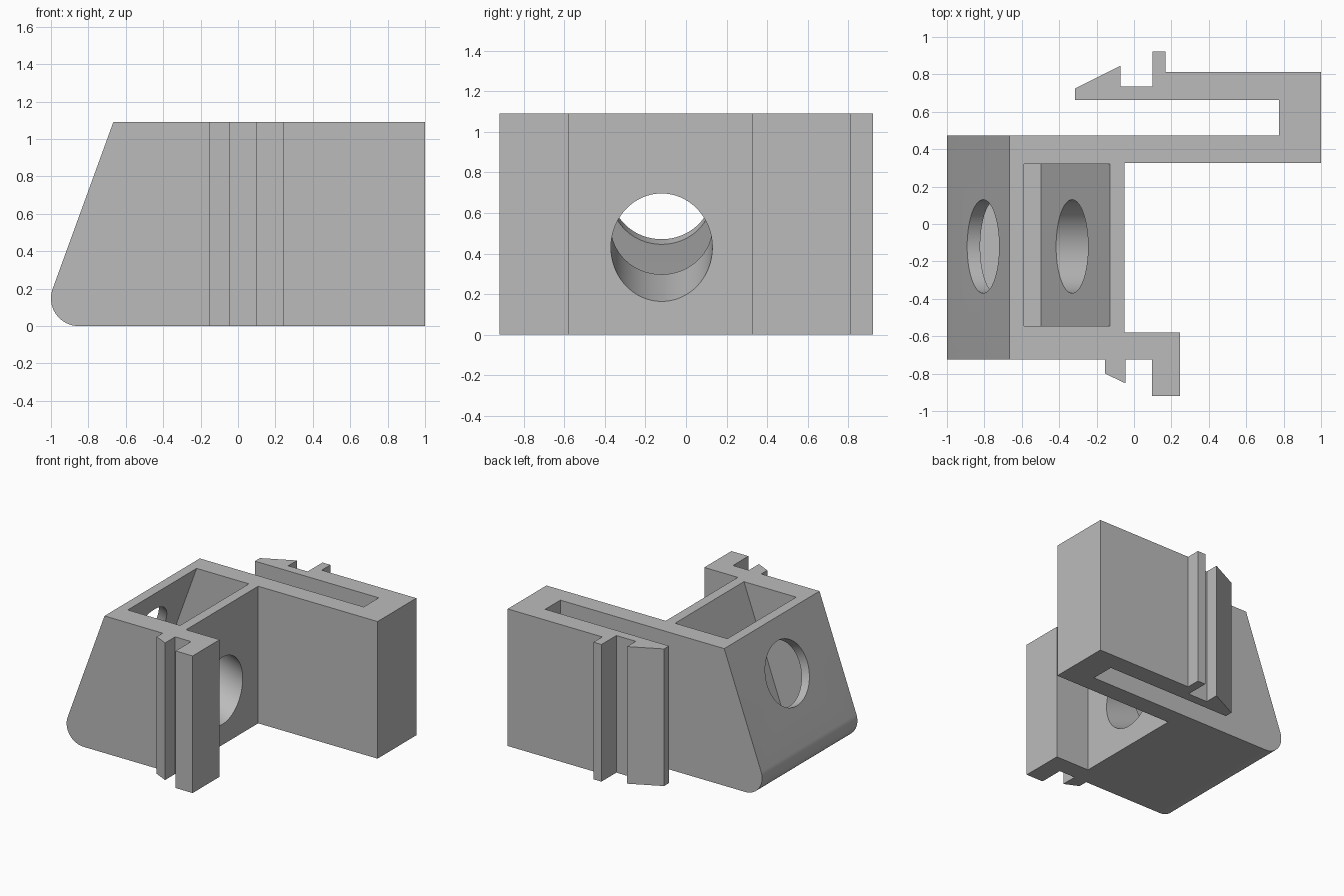
import bpy
import bmesh
from math import radians, sin, cos, tan
from mathutils import Vector

cube = bpy.data.objects.get("Cube")
if cube:
    bpy.data.objects.remove(cube, do_unlink=True)

HEIGHT = 1.09
TILT = radians(20)          # lean of the sloped end
WALL = 0.074                # thin wall of the pocket
CORNER = Vector((-0.852, 0.148))   # centre of the rounded lower corner (x, z)
RADIUS = 2 * WALL

grey = bpy.data.materials.new("mid grey")
grey.use_nodes = True
colour = (0.5, 0.5, 0.5, 1)
grey.diffuse_color = colour
grey.node_tree.nodes["Principled BSDF"].inputs["Base Color"].default_value = colour


def prism(name, points, offset):
    """Extrude a flat outline of 3D points along an offset."""
    bm = bmesh.new()
    face = bm.faces.new([bm.verts.new(p) for p in points])
    moved = bmesh.ops.extrude_face_region(bm, geom=[face])["geom"]
    verts = [v for v in moved if isinstance(v, bmesh.types.BMVert)]
    bmesh.ops.translate(bm, verts=verts, vec=offset)
    bmesh.ops.recalc_face_normals(bm, faces=bm.faces)
    mesh = bpy.data.meshes.new(name)
    bm.to_mesh(mesh)
    bm.free()
    mesh.materials.append(grey)
    ob = bpy.data.objects.new(name, mesh)
    bpy.context.collection.objects.link(ob)
    return ob


def side_prism(name, points, y0, y1):
    return prism(name, [(x, y0, z) for x, z in points], (0, y1 - y0, 0))


def combine(target, tool, operation):
    """Apply a boolean and discard the tool."""
    mod = target.modifiers.new(operation.title(), "BOOLEAN")
    mod.operation = operation
    mod.solver = "EXACT"
    mod.object = tool
    bpy.context.view_layer.objects.active = target
    bpy.ops.object.modifier_apply(modifier=mod.name)
    bpy.data.objects.remove(tool, do_unlink=True)


def sloped_end(radius, top):
    """Rounded lower corner followed by the leaning edge up to a height."""
    steps = 16
    arc = []
    for i in range(steps + 1):
        a = radians(270) - (radians(90) + TILT) * i / steps
        arc.append((CORNER.x + radius * cos(a), CORNER.y + radius * sin(a)))
    x, z = arc[-1]
    return arc + [(x + (top - z) * tan(TILT), top)]


# Plan outline: body, back spring arm with hook and stop, front hook and stop
plan = [
    (-1.2, -0.725), (-0.155, -0.725), (-0.155, -0.8), (-0.045, -0.852),
    (-0.045, -0.725), (0.095, -0.725), (0.095, -0.92), (0.245, -0.92),
    (0.245, -0.58), (-0.05, -0.58), (-0.05, 0.325), (1, 0.325),
    (1, 0.812), (0.168, 0.812), (0.168, 0.922), (0.098, 0.922),
    (0.098, 0.735), (-0.073, 0.735), (-0.073, 0.845), (-0.315, 0.725),
    (-0.315, 0.662), (0.775, 0.662), (0.775, 0.472), (-1.2, 0.472),
]
bracket = prism("clip_bracket", [(x, y, -0.2) for x, y in plan], (0, 0, 1.6))

# Trim to the side profile
profile = sloped_end(RADIUS, HEIGHT) + [(1.2, HEIGHT), (1.2, 0)]
combine(bracket, side_prism("side_trim", profile, -1.2, 1.2), "INTERSECT")

# Leaning pocket open at the top
top = HEIGHT + 0.1
ramp_top = -0.128 + 0.1 * tan(TILT)
ramp_foot = ramp_top - (top - WALL) * tan(TILT)
pocket = sloped_end(RADIUS - WALL, top) + [(ramp_top, top), (ramp_foot, WALL)]
combine(bracket, side_prism("pocket_cutter", pocket, -0.545, 0.32), "DIFFERENCE")

# Round bore at right angles to the slope
axis = Vector((-cos(TILT), 0, sin(TILT)))
across = Vector((sin(TILT), 0, cos(TILT)))
start = Vector((-0.05, -0.12, 0.43)) - axis * 0.3
ring = []
for i in range(64):
    a = radians(360) * i / 64
    ring.append(start + Vector((0, 0.25 * cos(a), 0)) + across * 0.25 * sin(a))
combine(bracket, prism("bore_cutter", ring, axis * 1.5), "DIFFERENCE")

# Smooth only the curved surfaces
for ob in bpy.context.selected_objects:
    ob.select_set(False)
bracket.select_set(True)
bpy.context.view_layer.objects.active = bracket
bpy.ops.object.shade_smooth_by_angle(angle=radians(15))
